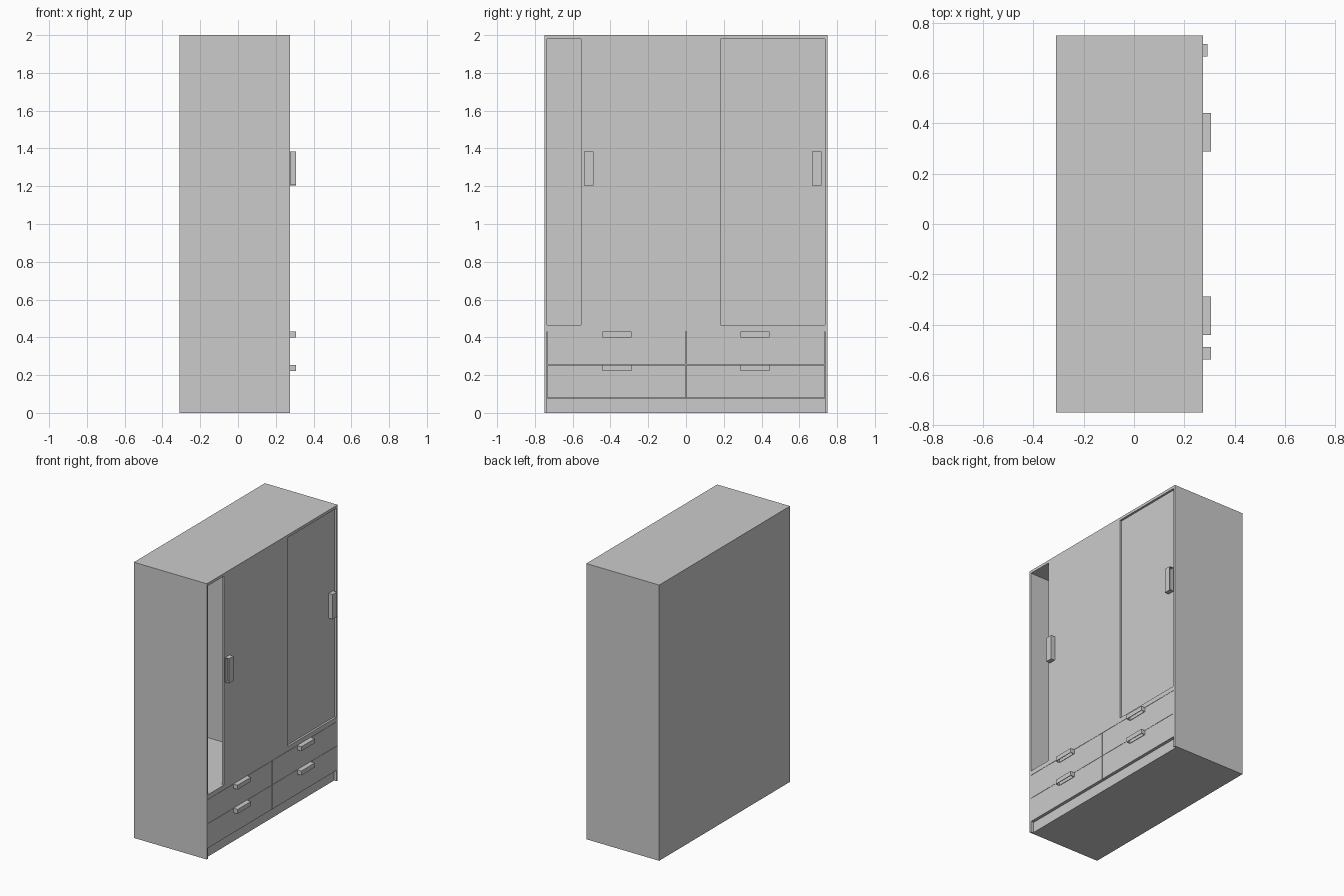
import bpy
import bmesh
from mathutils import Vector

cube = bpy.data.objects.get("Cube")
if cube:
    bpy.data.objects.remove(cube, do_unlink=True)

GREY = (0.6, 0.6, 0.6, 1.0)
grey = bpy.data.materials.new("plain_grey")
grey.use_nodes = True
grey.diffuse_color = GREY
grey.node_tree.nodes["Principled BSDF"].inputs["Base Color"].default_value = GREY

# Overall extents; the doors face +x
BACK, FRONT = -0.31, 0.275
HALF, TOP = 0.75, 2.0
INNER = HALF - 0.014
SHELF = 0.465
CEILING = 1.98
DRAWER_BASE, DRAWER_TOP = 0.078, 0.432
PANEL = 0.015


def box(name, x, y, z, scoop=None):
    """Box from (min, max) ranges; scoop hollows the face pointing that way."""
    bm = bmesh.new()
    bmesh.ops.create_cube(bm, size=1)
    for v in bm.verts:
        v.co = Vector([r[0] if c < 0 else r[1] for c, r in zip(v.co, (x, y, z))])
    bm.normal_update()
    if scoop:
        way = Vector(scoop)
        face = max(bm.faces, key=lambda f: f.normal.dot(way))
        bmesh.ops.inset_region(bm, faces=[face], thickness=0.005)
        pocket = bmesh.ops.extrude_face_region(bm, geom=[face])
        verts = [g for g in pocket["geom"] if isinstance(g, bmesh.types.BMVert)]
        bmesh.ops.translate(bm, verts=verts, vec=way * -0.022)
        if face.is_valid:
            bm.faces.remove(face)
        bmesh.ops.recalc_face_normals(bm, faces=bm.faces)
    mesh = bpy.data.meshes.new(name)
    bm.to_mesh(mesh)
    bm.free()
    mesh.materials.append(grey)
    obj = bpy.data.objects.new(name, mesh)
    bpy.context.collection.objects.link(obj)
    return obj


# Carcass
for side, s in (("left", 1), ("right", -1)):
    box(f"side_panel_{side}", (BACK, FRONT), sorted((s * INNER, s * HALF)), (0, TOP))
box("top_panel", (BACK, FRONT), (-INNER, INNER), (CEILING, TOP))
box("back_panel", (BACK, BACK + 0.006), (-INNER, INNER), (0, CEILING))
box("wardrobe_floor", (BACK + 0.006, FRONT), (-INNER, INNER), (DRAWER_TOP, SHELF))
box("centre_divider", (BACK + 0.006, FRONT - 0.045), (-0.01, 0.01), (SHELF, CEILING))
box("plinth", (BACK + 0.006, FRONT - 0.02), (-INNER, INNER), (0, DRAWER_BASE - 0.002))

# Sliding doors on two tracks
box("front_door", (FRONT - PANEL, FRONT), (-0.555, 0.182), (SHELF, CEILING))
box("rear_door", (FRONT - 2 * PANEL, FRONT - PANEL), (0.15, INNER), (SHELF, CEILING))

# Door pulls, hollow on their outer sides
GRIP_Z = (1.205, 1.385)
box("front_door_pull", (FRONT, FRONT + 0.032), (-0.54, -0.49), GRIP_Z, (0, -1, 0))
box("rear_door_pull", (FRONT - PANEL, FRONT + 0.017), (0.667, 0.717), GRIP_Z, (0, 1, 0))

# Two columns of two drawers, with pulls hollow underneath
MIDDLE = (DRAWER_BASE + DRAWER_TOP) / 2
GAP = 0.002
for side, s in (("left", 1), ("right", -1)):
    for level, low, high in (("lower", DRAWER_BASE, MIDDLE - GAP / 2),
                             ("upper", MIDDLE + GAP / 2, DRAWER_TOP - GAP)):
        box(f"{level}_drawer_{side}", (BACK + 0.02, FRONT),
            sorted((s * GAP, s * (INNER - GAP))), (low, high))
        box(f"{level}_drawer_pull_{side}", (FRONT, FRONT + 0.032),
            sorted((s * 0.288, s * 0.442)), (high - 0.032, high), (0, 0, -1))
